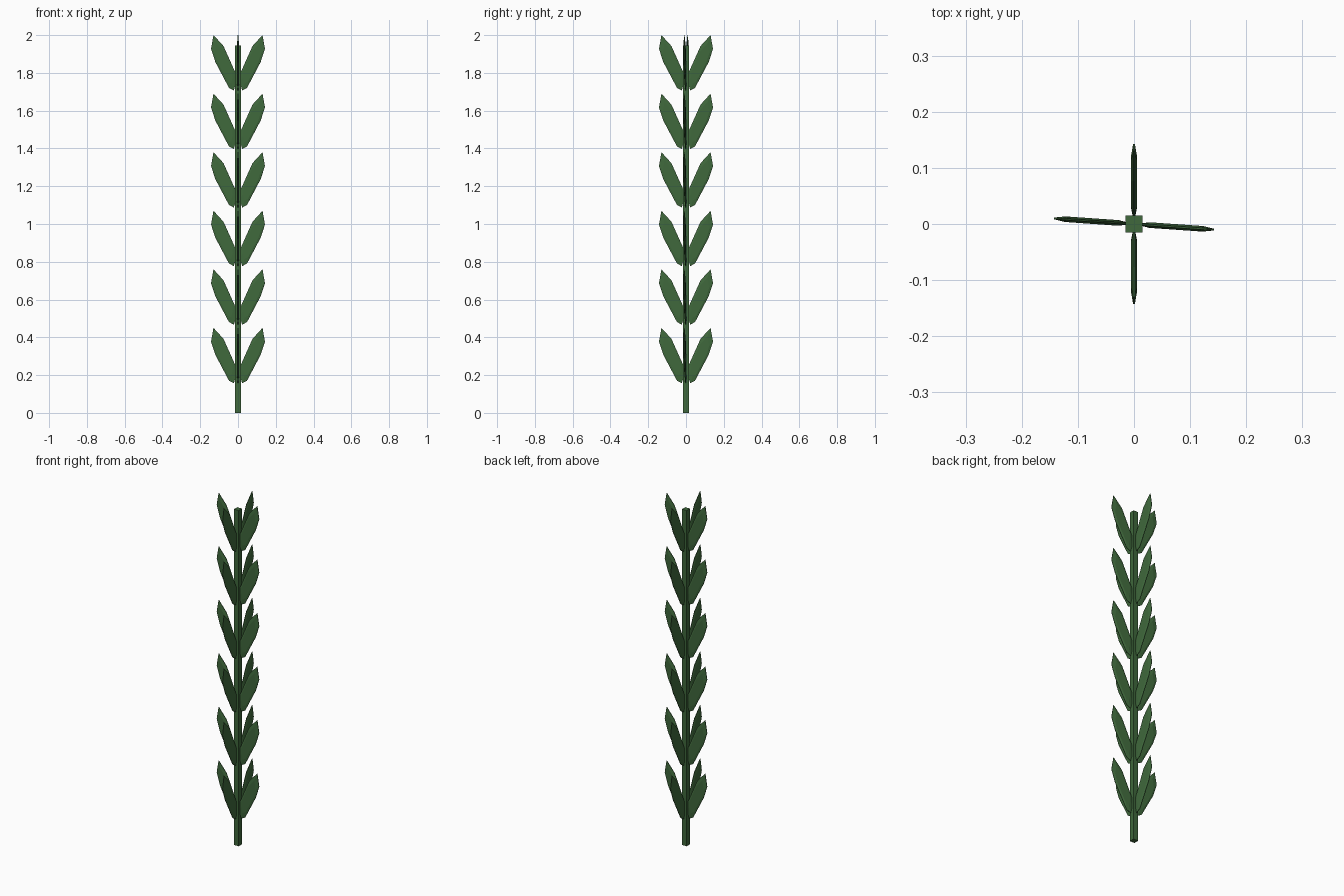
import bpy, bmesh, math
from mathutils import Matrix, Vector

if "Cube" in bpy.data.objects:
    bpy.data.objects.remove(bpy.data.objects["Cube"])

green = bpy.data.materials.new("leaf_green")
green.diffuse_color = (0.05, 0.14, 0.045, 1)
green.use_nodes = True
green.node_tree.nodes["Principled BSDF"].inputs["Base Color"].default_value = green.diffuse_color


def finish(bm, name):
    bmesh.ops.recalc_face_normals(bm, faces=bm.faces)
    me = bpy.data.meshes.new(name)
    bm.to_mesh(me)
    bm.free()
    me.materials.append(green)
    ob = bpy.data.objects.new(name, me)
    bpy.context.collection.objects.link(ob)
    return ob


# Square stem
bm = bmesh.new()
bmesh.ops.create_cube(bm, size=1, matrix=Matrix.Translation((0, 0, 0.9725)) @ Matrix.Diagonal((0.03, 0.03, 1.945, 1)))
finish(bm, "stem")

# Leaf side profile (radius, height), measured from the leaf's lowest point
OUTLINE = [(0.022, 0.0), (0.048, 0.014), (0.12, 0.15), (0.143, 0.22),
           (0.13, 0.293), (0.077, 0.235), (0.014, 0.095), (0.010, 0.045)]
CENTRE = Vector((0.072, 0.135))


def add_leaf(bm, yaw, z):
    """Thin leaf blade whose broad sides taper to a narrow rim."""
    m = Matrix.Translation((0, 0, z)) @ Matrix.Rotation(yaw, 4, 'Z')
    rings = []
    for scale, y in ((0.72, -0.005), (1, -0.0015), (1, 0.0015), (0.72, 0.005)):
        pts = [CENTRE + (Vector(p) - CENTRE) * scale for p in OUTLINE]
        rings.append([bm.verts.new(m @ Vector((p.x, y, p.y))) for p in pts])
    n = len(OUTLINE)
    for a, b in zip(rings, rings[1:]):
        for i in range(n):
            j = (i + 1) % n
            bm.faces.new((a[i], a[j], b[j], b[i]))
    bm.faces.new(rings[0])
    bm.faces.new(rings[-1])


# Six whorls of four leaves; the side pair is turned slightly
for tier in range(6):
    bm = bmesh.new()
    for deg in (-4, 90, 176, 270):
        add_leaf(bm, math.radians(deg), 0.157 + tier * 0.31)
    finish(bm, f"leaf_whorl_{tier + 1}")
